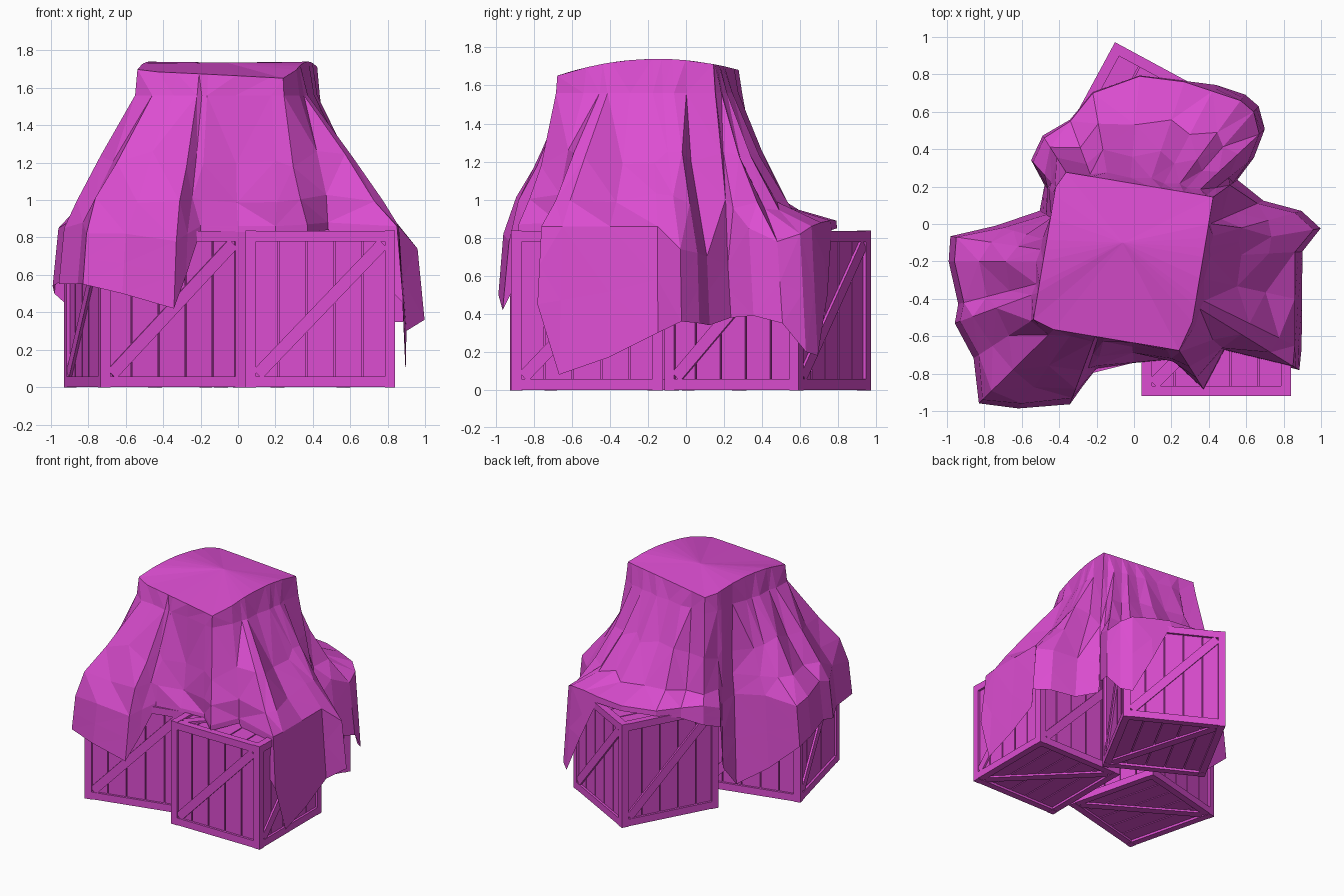
import bpy, bmesh, math, random
from mathutils import Matrix, Vector

random.seed(4)
if "Cube" in bpy.data.objects:
    bpy.data.objects.remove(bpy.data.objects["Cube"], do_unlink=True)

# Single magenta colour
magenta = bpy.data.materials.new("magenta")
magenta.use_nodes = True
COLOUR = (0.72, 0.075, 0.64, 1)
magenta.diffuse_color = COLOUR
magenta.node_tree.nodes["Principled BSDF"].inputs["Base Color"].default_value = COLOUR


def make_mesh(name, bm):
    mesh = bpy.data.meshes.new(name)
    bm.to_mesh(mesh)
    bm.free()
    mesh.materials.append(magenta)
    return mesh


def add_object(name, mesh):
    obj = bpy.data.objects.new(name, mesh)
    bpy.context.scene.collection.objects.link(obj)
    return obj


def add_box(bm, size, place):
    bmesh.ops.create_cube(bm, size=1, matrix=place @ Matrix.Diagonal((*size, 1)))


# ---- Crate: planks, rails and a brace repeated on six sides ----
SIDE = 0.8
HALF = SIDE / 2
RAIL = 0.055
PLANKS = 5


def crate_side(bm, turn):
    """One side, built facing -y and then turned into place."""
    opening = SIDE - RAIL
    pitch = opening / PLANKS
    for i in range(PLANKS):
        x = (i - (PLANKS - 1) / 2) * pitch
        add_box(bm, (pitch - 0.008, 0.02, opening),
                turn @ Matrix.Translation((x, 0.028 - HALF, 0)))
    brace = Matrix.Translation((0, 0.016 - HALF, 0)) @ Matrix.Rotation(-math.pi / 4, 4, "Y")
    add_box(bm, (opening * 1.27, 0.025, 0.065), turn @ brace)


def crate_mesh():
    bm = bmesh.new()
    add_box(bm, (SIDE * 0.91,) * 3, Matrix())
    for quarter in range(4):
        crate_side(bm, Matrix.Rotation(quarter * math.pi / 2, 4, "Z"))
    for tilt in (-1, 1):
        crate_side(bm, Matrix.Rotation(tilt * math.pi / 2, 4, "X"))
    # Edge rails along each axis; the upright posts run full height
    offset = HALF - RAIL / 2
    for axis in range(3):
        for a in (-offset, offset):
            for b in (-offset, offset):
                size = [RAIL] * 3
                size[axis] = SIDE + (0.005 if axis == 2 else -0.005)
                pos = [a, b]
                pos.insert(axis, 0)
                add_box(bm, size, Matrix.Translation(pos))
    return make_mesh("crate", bm)


crate = crate_mesh()
HEIGHT = 0.835
for name, x, y, z, angle, scale in (
        ("front_left_crate", 0.44, -0.52, 0, 0, 1),
        ("front_right_crate", -0.445, -0.44, 0, 14, 1),
        ("back_crate", 0.06, 0.43, 0, -28.4, 1),
        ("upper_crate", -0.06, -0.2, HEIGHT, -9.5, 0.96)):
    obj = add_object(name, crate)
    obj.location = (x, y, z + HEIGHT * scale / 2)
    obj.rotation_euler.z = math.radians(angle)
    obj.scale = (scale, scale, scale * HEIGHT / SIDE)

# ---- Draped cloth: columns running from the crown down to a ragged hem ----
# Each column: skirt x, skirt y, skirt height, hem height
COLUMNS = [
    (0, -.74, .86, .83), (.2, -.72, .86, .83), (.37, -.88, .87, .83),
    (.48, -.67, .88, .84), (.85, -.76, .86, .45), (.86, -.65, .86, .08),
    (.86, -.4, .86, .17), (.86, -.15, .86, .3), (.96, -.03, .74, .36),
    (.86, .06, .72, .35), (.66, .11, .7, .34), (.53, .22, .66, .38),
    (.61, .33, .85, .39), (.67, .48, .78, .35), (.64, .6, .82, .2),
    (.57, .66, .86, .18), (.42, .71, .88, .5), (.27, .76, .89, .84),
    (.03, .79, .89, .85), (-.22, .7, .88, .84), (-.34, .55, .88, .8),
    (-.48, .46, .9, .75), (-.54, .33, .85, .7), (-.45, .18, .8, .3),
    (-.47, .05, .84, .12), (-.7, -.02, .86, .28), (-.95, -.07, .82, .5),
    (-.96, -.2, .85, .54), (-.91, -.42, .88, .57), (-.93, -.52, .85, .55),
    (-.83, -.7, .88, .55), (-.81, -.94, .82, .55), (-.6, -.96, .82, .5),
    (-.33, -.93, .78, .42), (-.27, -.85, .82, .6), (-.2, -.77, .86, .83)]
CENTRE = Vector((-0.06, -0.2, 0))
TURN = math.radians(-9.5)


def cloth_column(index, x, y, skirt_z, hem_z):
    skirt = Vector((x, y, 0))
    out = (skirt - CENTRE).normalized()
    angle = math.atan2(out.y, out.x) - TURN
    reach = 0.42 / max(abs(math.cos(angle)), abs(math.sin(angle)))
    crown = CENTRE + out * reach
    fold = 0.03 if index % 2 else -0.02
    # Cloth hangs fuller over the front corners and tighter at the back
    back = max(0, out.y)
    full = 0.38 * max(0, abs(out.x) - out.y - 1) - 0.08 * back
    # (share of the way to the skirt, fold strength, height)
    steps = ((0, 0, 1.74 - 0.32 * (crown.y + 0.15) ** 2),
             (0.06, 0.3, 1.56),
             (0.36 + full, 1, 1.22 + random.uniform(-0.05, 0.05)),
             (0.66 + full, 1, 1.01 - 0.05 * back + random.uniform(-0.03, 0.03)),
             (1, 0, skirt_z))
    points = []
    for share, strength, z in steps:
        p = crown.lerp(skirt, share) + out * fold * strength
        points.append((p.x, p.y, z))
    drop = skirt_z - hem_z
    for share in (0.5, 1):
        p = skirt + out * 0.1 * min(drop, 0.4) * share
        points.append((p.x, p.y, skirt_z - drop * share))
    return points


bm = bmesh.new()
columns = [[bm.verts.new(p) for p in cloth_column(i, *c)] for i, c in enumerate(COLUMNS)]
peak = bm.verts.new((CENTRE.x, CENTRE.y + 0.1, 1.735))
for i, left in enumerate(columns):
    right = columns[(i + 1) % len(columns)]
    bm.faces.new((left[0], right[0], peak))
    for row in range(len(left) - 1):
        bm.faces.new((left[row + 1], right[row + 1], right[row], left[row]))
bmesh.ops.triangulate(bm, faces=bm.faces[:])
add_object("draped_cloth", make_mesh("draped_cloth", bm))
